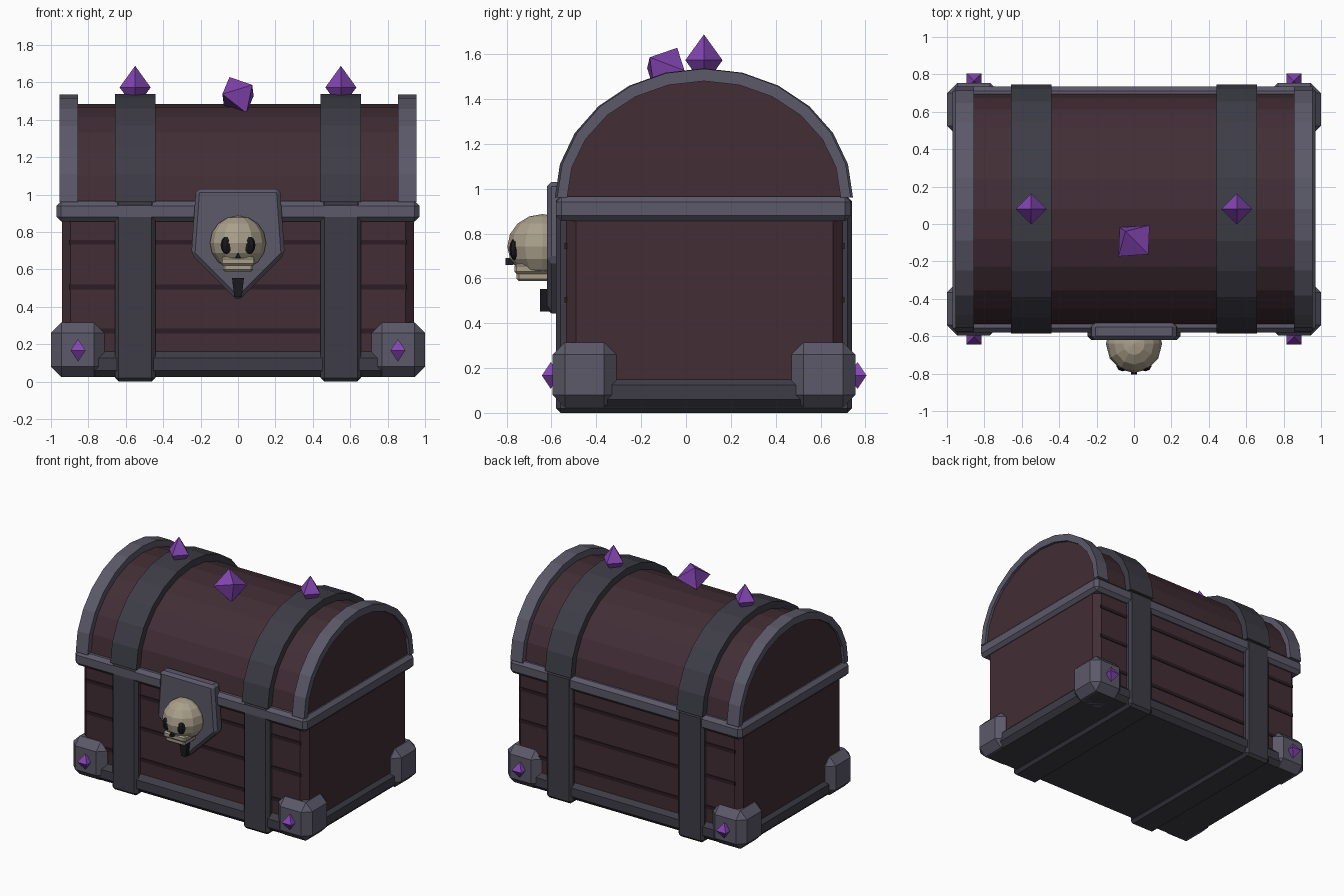
import bpy, bmesh
from math import sin, cos, pi, radians
from mathutils import Matrix, Vector

if "Cube" in bpy.data.objects:
    bpy.data.objects.remove(bpy.data.objects["Cube"])

CY = 0.08  # depth centre of the chest body


def material(name, rgb):
    m = bpy.data.materials.new(name)
    m.diffuse_color = (*rgb, 1)
    m.use_nodes = True
    m.node_tree.nodes["Principled BSDF"].inputs["Base Color"].default_value = m.diffuse_color
    return m


WOOD = material("wood", (0.054, 0.027, 0.036))
GROOVE = material("groove", (0.025, 0.012, 0.017))
STEEL = material("steel", (0.105, 0.10, 0.14))
IRON = material("iron", (0.047, 0.046, 0.062))
GEM = material("gem", (0.23, 0.06, 0.45))
BONE = material("bone", (0.40, 0.35, 0.26))
BLACK = material("black", (0.01, 0.009, 0.012))


def finish(name, bm, mat, bevel=0):
    bmesh.ops.recalc_face_normals(bm, faces=bm.faces)
    if bevel:
        bmesh.ops.bevel(bm, geom=bm.edges[:], offset=bevel, segments=1,
                        affect='EDGES', profile=0.5)
    me = bpy.data.meshes.new(name)
    bm.to_mesh(me)
    bm.free()
    me.materials.append(mat)
    ob = bpy.data.objects.new(name, me)
    bpy.context.collection.objects.link(ob)
    return ob


def box(name, lo, hi, mat, bevel=0):
    lo, hi = Vector(lo), Vector(hi)
    bm = bmesh.new()
    bmesh.ops.create_cube(bm, size=1, matrix=Matrix.Translation((lo + hi) / 2)
                          @ Matrix.Diagonal((*(hi - lo), 1)))
    return finish(name, bm, mat, bevel)


def prism(name, pts, offset, mat, bevel=0):
    """Extrude a closed outline of 3D points along offset."""
    bm = bmesh.new()
    face = bm.faces.new([bm.verts.new(p) for p in pts])
    r = bmesh.ops.extrude_face_region(bm, geom=[face], use_keep_orig=True)
    bmesh.ops.translate(bm, vec=offset,
                        verts=[v for v in r["geom"] if isinstance(v, bmesh.types.BMVert)])
    return finish(name, bm, mat, bevel)


def ball(name, loc, size, mat, seg=12, rings=8):
    bm = bmesh.new()
    bmesh.ops.create_uvsphere(bm, u_segments=seg, v_segments=rings, radius=1,
                              matrix=Matrix.Translation(loc) @ Matrix.Diagonal((*size, 1)))
    return finish(name, bm, mat)


def octahedron(name, loc, axes):
    """Six-pointed crystal from three half-axis vectors."""
    a, b, c = (Vector(v) for v in axes)
    bm = bmesh.new()
    for v in (a, b, c):
        for s in (1, -1):
            bm.verts.new(Vector(loc) + v * s)
    bmesh.ops.convex_hull(bm, input=bm.verts[:])
    return finish(name, bm, GEM)


def half_ellipse(x, ry, rz, n=12):
    return [(x, CY + ry * cos(pi * i / n), 0.96 + rz * sin(pi * i / n)) for i in range(n + 1)]


def arch(name, x0, x1, outer, inner, mat):
    """Curved band over the lid, built segment by segment."""
    bm = bmesh.new()
    rows = [[bm.verts.new(p) for p in half_ellipse(x, *r)]
            for x, r in ((x0, outer), (x1, outer), (x1, inner), (x0, inner))]
    for k in range(4):
        a, b = rows[k], rows[(k + 1) % 4]
        for i in range(12):
            bm.faces.new((a[i], b[i], b[i + 1], a[i + 1]))
    bm.faces.new([r[0] for r in rows])
    bm.faces.new([r[-1] for r in rows])
    return finish(name, bm, mat)


# Wooden body, base trim and upper rim
box("body", (-0.94, -0.535, 0.04), (0.94, 0.70, 0.92), WOOD, 0.045)
box("base_trim", (-0.965, -0.57, 0.025), (0.965, 0.73, 0.16), IRON, 0.035)
box("upper_rim", (-0.97, -0.58, 0.855), (0.97, 0.735, 0.965), STEEL, 0.025)

# Plank grooves on front and back
for z in (0.27, 0.505, 0.745):
    for y in (-0.535, 0.70):
        box("plank_groove", (-0.90, y - 0.006, z - 0.013), (0.90, y + 0.006, z + 0.013), GROOVE)

# Domed lid
prism("lid", half_ellipse(-0.935, 0.615, 0.525), (1.87, 0, 0), WOOD)

for s in (-1, 1):
    # Lid end bands, lid straps and body straps
    arch("lid_end_band", *sorted((s * 0.855, s * 0.955)), (0.655, 0.575), (0.61, 0.52), STEEL)
    arch("lid_strap", s * 0.55 - 0.108, s * 0.55 + 0.108, (0.665, 0.577), (0.60, 0.51), IRON)
    box("body_strap", (s * 0.55 - 0.108, -0.58, 0.0), (s * 0.55 + 0.108, 0.74, 0.965), IRON, 0.02)
    # Crystals on the lid straps
    octahedron("strap_crystal", (s * 0.55, CY, 1.573),
               ((0.083, 0, 0), (0, 0.083, 0), (0, 0, 0.115)))
    # Corner guards with small crystals
    for y0, y1, yg in ((-0.595, -0.31, -0.603), (0.47, 0.755, 0.765)):
        x0, x1 = sorted((s * 0.715, s * 1.0))
        box("corner_guard", (x0, y0, 0.025), (x1, y1, 0.315), STEEL, 0.055)
        octahedron("corner_crystal", (s * 0.855, yg, 0.167),
                   ((0.04, 0.04, 0), (0.04, -0.04, 0), (0, 0, 0.06)))

# Tilted crystal on the middle of the lid
tilt = [Vector(v).normalized() * 0.118 for v in
        ((-0.045, 0.05, 0.095), (0.085, -0.08, 0.06), (0.08, 0.08, -0.005))]
octahedron("centre_crystal", (0, -0.09, 1.532), tilt)

# Lock plate
prism("lock_plate", [(x, -0.53, z) for x, z in
      ((-0.225, 1.03), (0.225, 1.03), (0.25, 0.68), (0, 0.43), (-0.25, 0.68))],
      (0, -0.09, 0), STEEL, 0.02)

# Skull with jaw, eye sockets and nose
ball("skull", (0, -0.64, 0.742), (0.15, 0.157, 0.145), BONE)
box("upper_jaw", (-0.092, -0.765, 0.62), (0.092, -0.61, 0.665), BONE, 0.01)
box("lower_jaw", (-0.08, -0.755, 0.588), (0.08, -0.61, 0.63), BONE, 0.01)
for s in (-1, 1):
    ball("eye_socket", (s * 0.06, -0.762, 0.73), (0.033, 0.026, 0.05), BLACK, 8, 6)
prism("nose", [(x, -0.77, z) for x, z in ((-0.016, 0.66), (0.016, 0.66), (0, 0.69))],
      (0, -0.035, 0), BLACK)

# Keyhole
prism("keyhole", [(x, -0.60, z) for x, z in
      ((-0.032, 0.553), (0.032, 0.553), (0.02, 0.452), (-0.02, 0.452))],
      (0, -0.052, 0), BLACK)
